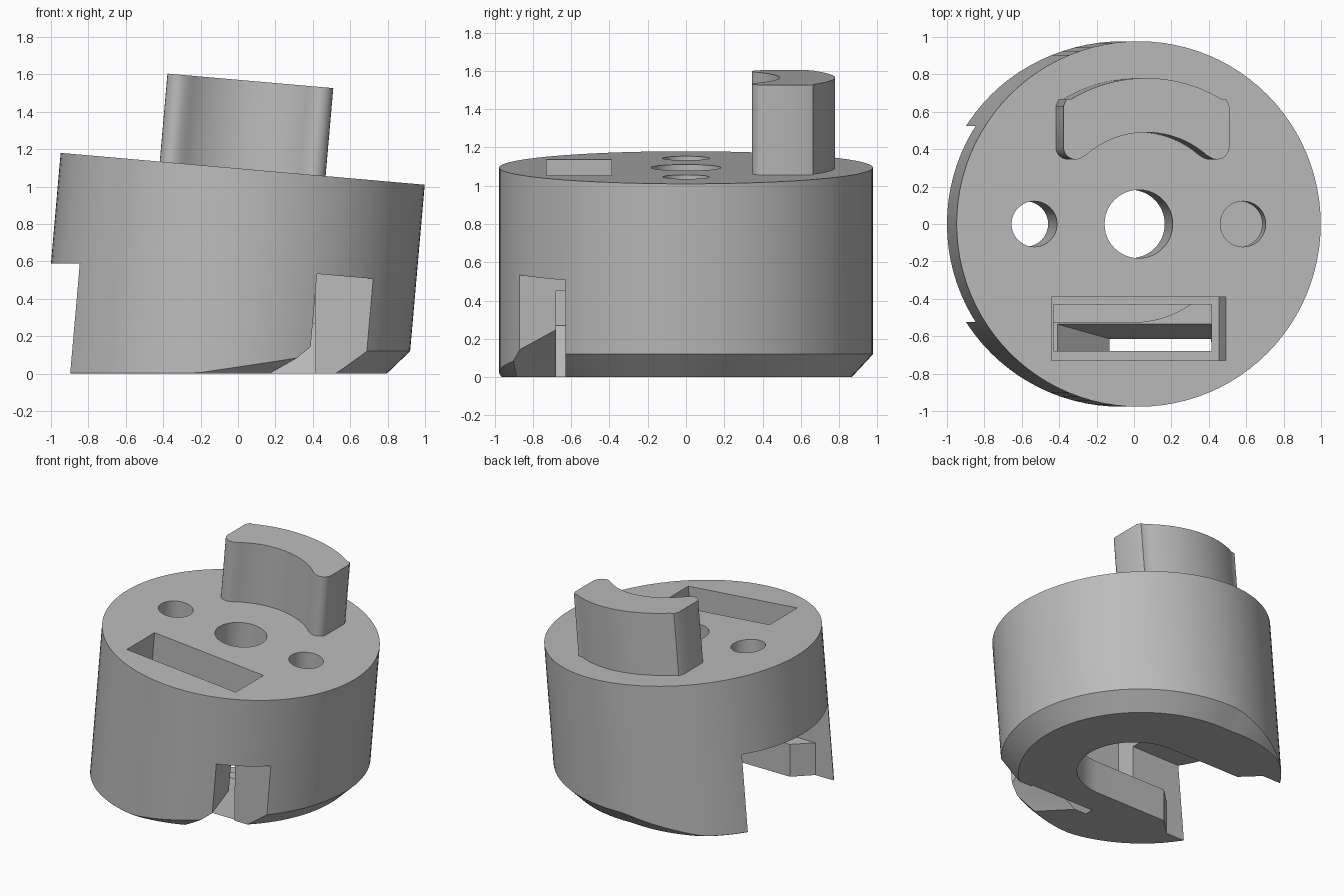
import bpy, bmesh
from math import radians, sin, cos, tan, pi, asin
from mathutils import Matrix, Vector

cube = bpy.data.objects.get("Cube")
if cube:
    bpy.data.objects.remove(cube, do_unlink=True)

TILT = radians(5)
R = 0.977
TOP = Matrix.Translation((0.025, 0, 1.095)) @ Matrix.Rotation(TILT, 4, 'Y')
FLAT = Matrix.Identity(4)

grey = bpy.data.materials.new("plain grey")
grey.use_nodes = True
grey.diffuse_color = (0.5, 0.5, 0.5, 1)
grey.node_tree.nodes["Principled BSDF"].inputs["Base Color"].default_value = (0.5, 0.5, 0.5, 1)


def make(name, bm):
    bmesh.ops.recalc_face_normals(bm, faces=bm.faces)
    mesh = bpy.data.meshes.new(name)
    bm.to_mesh(mesh)
    bm.free()
    obj = bpy.data.objects.new(name, mesh)
    mesh.materials.append(grey)
    bpy.context.collection.objects.link(obj)
    return obj


def loft(name, rings):
    """Skin equal-length rings and cap both ends."""
    bm = bmesh.new()
    loops = [[bm.verts.new(p) for p in ring] for ring in rings]
    n = len(loops[0])
    for a, b in zip(loops, loops[1:]):
        for i in range(n):
            j = (i + 1) % n
            bm.faces.new((a[i], a[j], b[j], b[i]))
    bm.faces.new(loops[0])
    bm.faces.new(loops[-1])
    return make(name, bm)


def prism(name, outline, z0, z1, frame=FLAT):
    return loft(name, [[frame @ Vector((x, y, z)) for x, y in outline] for z in (z0, z1)])


def hull(name, points):
    bm = bmesh.new()
    for p in points:
        bm.verts.new(p)
    bmesh.ops.convex_hull(bm, input=bm.verts)
    return make(name, bm)


def arc(cx, cy, r, a0, a1, n):
    return [(cx + r * cos(radians(a0 + (a1 - a0) * i / n)),
             cy + r * sin(radians(a0 + (a1 - a0) * i / n))) for i in range(n + 1)]


def rect(x0, x1, y0, y1):
    return [(x0, y0), (x1, y0), (x1, y1), (x0, y1)]


def cut(body, tool):
    mod = body.modifiers.new("cut", 'BOOLEAN')
    mod.operation = 'DIFFERENCE'
    mod.solver = 'EXACT'
    mod.object = tool
    bpy.context.view_layer.objects.active = body
    bpy.ops.object.modifier_apply(modifier=mod.name)
    bpy.data.objects.remove(tool, do_unlink=True)


# Leaning drum with a flat foot and a bevel that fades out towards -x
def bevel_height(deg):
    rise = (deg + 100) / 39 * 0.1
    fall = (130 - deg) / 35 * 0.12
    return max(0.003, min(0.12, rise, fall))


def drum_point(deg, r, z):
    axis_x = 0.025 + (z - 1.095) * tan(TILT)
    a = radians(deg)
    return Vector((axis_x + r * cos(a) / cos(TILT), r * sin(a), z))


angles = [-180 + 3.75 * i for i in range(96)]
foot = [drum_point(d, R - 0.95 * bevel_height(d), 0) for d in angles]
edge = [drum_point(d, R, bevel_height(d)) for d in angles]
rim = [TOP @ Vector((R * cos(radians(d)), R * sin(radians(d)), 0)) for d in angles]
drum = loft("drum_body", [foot, edge, rim])

# Undercut slot entering from -x: wide above, narrow with a flared mouth below
wide = arc(0, 0, 0.525, -90, 90, 32) + [(-1.4, 0.525), (-1.4, -0.525)]
narrow = arc(0, 0, 0.4, -90, 90, 32) + [
    (-0.61, 0.4), (-0.74, 0.525), (-1.4, 0.525), (-1.4, -0.525), (-0.74, -0.525), (-0.61, -0.4)]
cut(drum, prism("wide_slot", wide, 0.25, 0.588))
cut(drum, prism("narrow_slot", narrow, -0.1, 0.3))

# Bores in the top: two through to the slot, one blind
for x, r, depth in ((0, 0.183, 0.7), (-0.56, 0.122, 0.7), (0.56, 0.122, 0.2)):
    cut(drum, prism("bore", arc(x, 0, r, 0, 352.5, 47), -depth, 0.1, TOP))

# Rectangular pocket with a stepped shaft below it
cut(drum, prism("pocket", rect(-0.468, 0.468, -0.73, -0.39), -0.42, 0.2, TOP))
cut(drum, prism("shaft", rect(-0.43, 0.415, -0.68, -0.43), 0.27, 0.75))
cut(drum, hull("shaft_ramp", [
    (x, y, z) for x0, y1, z in ((-0.43, -0.53, 0.29), (-0.11, -0.62, -0.02))
    for x in (x0, 0.412) for y in (-0.68, y1)]))

# Side notch at the front with a sloping undercut
cut(drum, prism("notch", rect(0.445, 0.76, -1.3, -0.63), -1.3, -0.525, TOP))
cut(drum, prism("notch_link", rect(0.39, 0.5, -0.68, -0.632), -0.02, 0.45))
cut(drum, hull("notch_undercut", [
    (0.2, -0.95, -0.02), (-0.11, -0.63, -0.02), (0.44, -0.63, -0.02), (0.44, -0.95, -0.02),
    (0.42, -0.95, 0.12), (0.41, -0.63, 0.28), (0.44, -0.63, 0.28), (0.44, -0.95, 0.12)]))

# Curved drive lug on the top face
outer = 90 - 30.9
inner = 90 - 42.3
half = arc(0, 0, 0.78, 90, outer, 12) + [(0.43, 0.665), (0.445, 0.63)]
half += arc(0.38, 0.41, 0.065, 0, -125, 8) + arc(0, 0, 0.49, inner + 1, 90, 14)
outline = half + [(-x, y) for x, y in reversed(half[1:-1])]
lug = prism("drive_lug", outline, -0.01, 0.472, TOP)

for obj in (drum, lug):
    bpy.ops.object.select_all(action='DESELECT')
    obj.select_set(True)
    bpy.context.view_layer.objects.active = obj
    bpy.ops.object.shade_smooth_by_angle(angle=radians(25))
